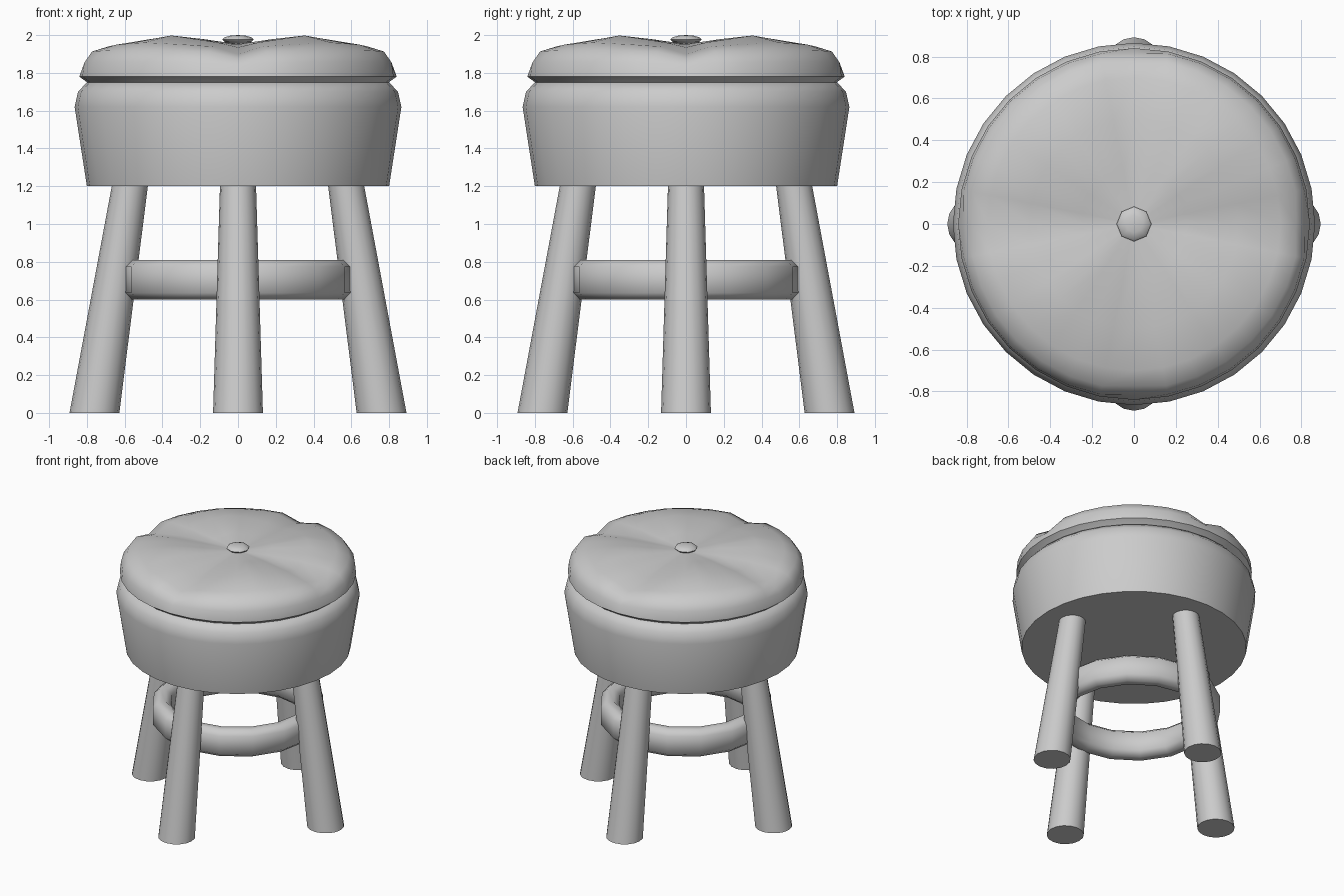
import bpy, bmesh, math

cube = bpy.data.objects.get("Cube")
if cube:
    bpy.data.objects.remove(cube, do_unlink=True)

grey = bpy.data.materials.new("plain grey")
grey.use_nodes = True
COLOUR = (0.6, 0.6, 0.6, 1)
grey.diffuse_color = COLOUR
grey.node_tree.nodes["Principled BSDF"].inputs["Base Color"].default_value = COLOUR


def finish(name, bm, angle=60):
    """Turn a bmesh into a smooth-shaded object."""
    bmesh.ops.recalc_face_normals(bm, faces=bm.faces)
    mesh = bpy.data.meshes.new(name)
    bm.to_mesh(mesh)
    bm.free()
    mesh.materials.append(grey)
    obj = bpy.data.objects.new(name, mesh)
    bpy.context.collection.objects.link(obj)
    bpy.ops.object.select_all(action='DESELECT')
    obj.select_set(True)
    bpy.context.view_layer.objects.active = obj
    bpy.ops.object.shade_smooth_by_angle(angle=math.radians(angle))
    return obj


def lathe(rings, segments, closed=False):
    """Skin rings around z; each ring is a function: angle -> (radius, height)."""
    bm = bmesh.new()
    loops = []
    for ring in rings:
        loop = []
        for i in range(segments):
            a = math.tau * i / segments
            r, z = ring(a)
            loop.append(bm.verts.new((r * math.cos(a), r * math.sin(a), z)))
        loops.append(loop)
    pairs = list(zip(loops, loops[1:]))
    if closed:
        pairs.append((loops[-1], loops[0]))
    else:
        bm.faces.new(loops[0])
        bm.faces.new(loops[-1])
    for low, high in pairs:
        for i in range(segments):
            j = (i + 1) % segments
            bm.faces.new((low[i], low[j], high[j], high[i]))
    return bm


def plain(r, z):
    return lambda a: (r, z)


def pleated(r, ridge, valley, power):
    """Ring that dips toward the four axes."""
    def ring(a):
        quarter = math.pi / 2
        off = abs(a - round(a / quarter) * quarter) / (quarter / 2)
        w = 0 if off < 0.01 else min(1, off) ** power
        pull = 0.02 * (1 - w) if r > 0.7 else 0
        return r * (1 - pull), valley + (ridge - valley) * w
    return ring


# Upholstered seat drum
drum = [(0.80, 1.20), (0.865, 1.62), (0.847, 1.70), (0.80, 1.75)]
finish("seat_base", lathe([plain(*p) for p in drum], 32))

# Pleated cushion: radius, ridge height, valley height, valley sharpness
lower = [plain(0.79, 1.74), plain(0.805, 1.755), plain(0.84, 1.78)]
upper = [
    (0.832, 1.86, 1.835, 0.15),
    (0.79, 1.92, 1.875, 0.12),
    (0.70, 1.96, 1.90, 0.3),
    (0.50, 1.998, 1.935, 0.7),
    (0.25, 1.978, 1.95, 0.8),
    (0.05, 1.956, 1.954, 1),
]
finish("seat_cushion", lathe(lower + [pleated(*p) for p in upper], 32))

# Centre button
bm = bmesh.new()
bmesh.ops.create_uvsphere(bm, u_segments=8, v_segments=6, radius=1)
for v in bm.verts:
    v.co = (v.co.x * 0.083, v.co.y * 0.083, 1.976 + v.co.z * 0.024)
finish("centre_button", bm, 80)

# Foot ring with a rounded upright section
section = [(0.57, 0.60), (0.612, 0.635), (0.612, 0.775), (0.57, 0.81),
           (0.52, 0.81), (0.48, 0.775), (0.48, 0.635), (0.52, 0.60)]
finish("foot_ring", lathe([plain(*p) for p in section], 16, closed=True))

# Four splayed, tapered legs
HEIGHT = 1.25
for k, side in enumerate(("left", "back", "right", "front")):
    bm = bmesh.new()
    bmesh.ops.create_cone(bm, cap_ends=True, segments=16, radius1=0.132,
                          radius2=0.094, depth=HEIGHT)
    turn = k * math.pi / 2
    for v in bm.verts:
        v.co.z += HEIGHT / 2
        reach = 0.76 - 0.195 * v.co.z / HEIGHT
        v.co.x += reach * math.cos(turn)
        v.co.y += reach * math.sin(turn)
    finish(side + "_leg", bm)
